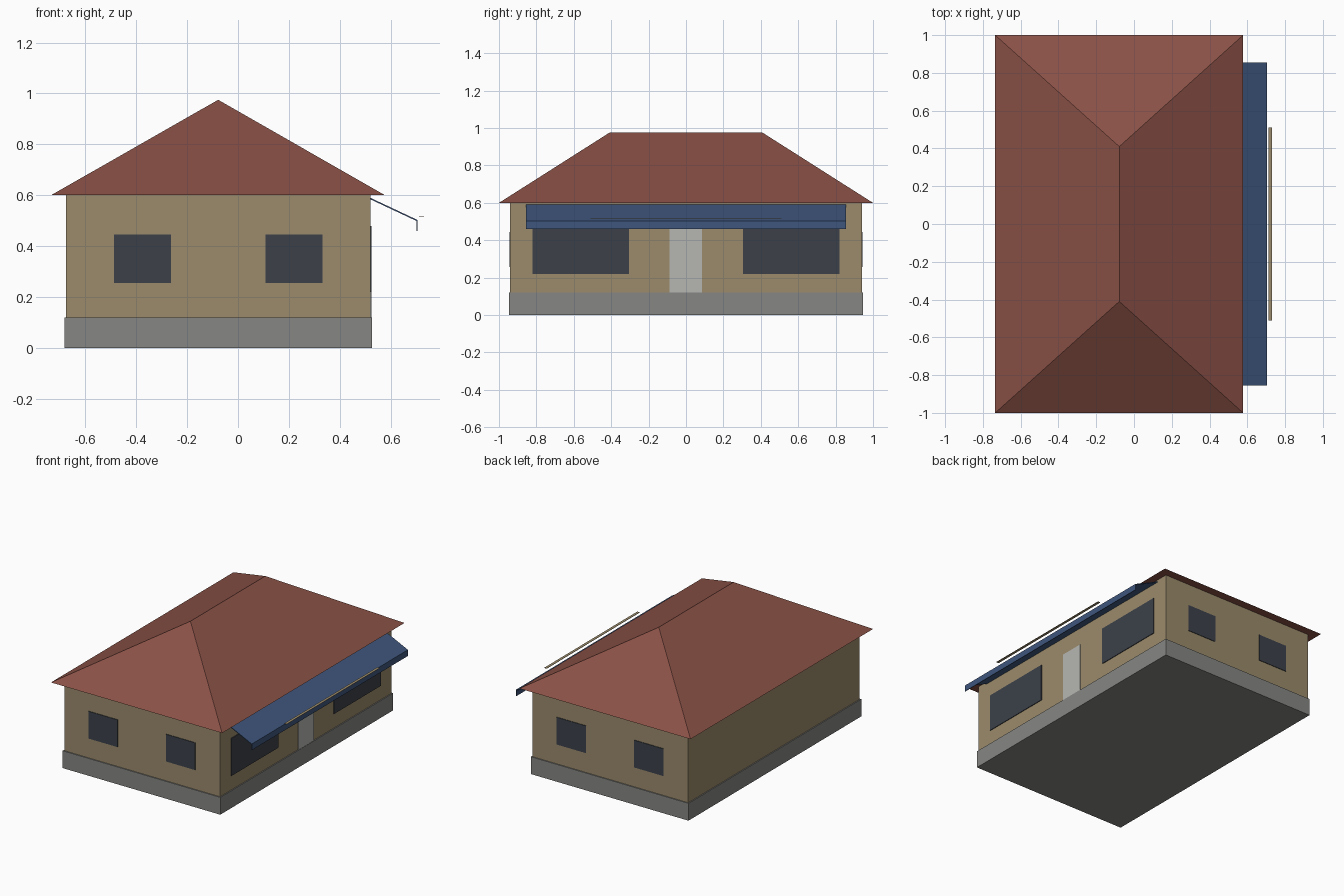
import bpy, bmesh

if "Cube" in bpy.data.objects:
    bpy.data.objects.remove(bpy.data.objects["Cube"])


def material(name, *rgb):
    """Flat material from 0-255 display values, stored as linear."""
    lin = [((c / 255 + 0.055) / 1.055) ** 2.4 for c in rgb] + [1]
    m = bpy.data.materials.new(name)
    m.use_nodes = True
    m.diffuse_color = lin
    bsdf = next(n for n in m.node_tree.nodes if n.type == "BSDF_PRINCIPLED")
    bsdf.inputs["Base Color"].default_value = lin
    return m


plaster = material("tan plaster", 155, 139, 108)
concrete = material("grey concrete", 134, 134, 132)
tile = material("red brown roof", 138, 81, 70)
glass = material("dark glass", 60, 65, 73)
paint = material("pale door paint", 182, 182, 178)
fabric = material("blue awning", 62, 86, 124)


def mesh_object(name, bm, mat):
    bmesh.ops.recalc_face_normals(bm, faces=bm.faces)
    me = bpy.data.meshes.new(name)
    bm.to_mesh(me)
    bm.free()
    me.materials.append(mat)
    ob = bpy.data.objects.new(name, me)
    bpy.context.collection.objects.link(ob)
    return ob


def box(name, x, y, z, mat):
    """Box from (min, max) ranges on each axis."""
    bm = bmesh.new()
    bmesh.ops.create_cube(bm, size=1)
    for v in bm.verts:
        v.co = [(r[0] + r[1]) / 2 + c * (r[1] - r[0]) for r, c in zip((x, y, z), v.co)]
    return mesh_object(name, bm, mat)


# Plinth and walls
box("foundation", (-0.682, 0.527), (-0.947, 0.947), (0, 0.12), concrete)
box("walls", (-0.675, 0.52), (-0.94, 0.94), (0.12, 0.6), plaster)

# Hipped roof: four eave corners and a ridge along y
bm = bmesh.new()
eave = [bm.verts.new((x, y, 0.6)) for x, y in
        ((-0.735, -1), (0.578, -1), (0.578, 1), (-0.735, 1))]
ridge = [bm.verts.new((-0.078, y, 0.975)) for y in (-0.41, 0.41)]
a, b, c, d = eave
for face in (eave, (a, b, ridge[0]), (b, c, ridge[1], ridge[0]),
             (c, d, ridge[1]), (d, a, ridge[0], ridge[1])):
    bm.faces.new(face)
mesh_object("hipped_roof", bm, tile)

# Small windows on the front and back walls
for side, y in (("front", (-0.944, -0.939)), ("back", (0.939, 0.944))):
    for place, x in (("right", (-0.487, -0.263)), ("left", (0.108, 0.332))):
        box(f"{side}_window_{place}", x, y, (0.256, 0.445), glass)

# Wide shop windows and door on the left (+x) wall
for place, y in (("front", (-0.82, -0.305)), ("back", (0.305, 0.82))):
    box(f"shop_window_{place}", (0.519, 0.525), y, (0.22, 0.48), glass)
box("door", (0.519, 0.525), (-0.087, 0.085), (0.12, 0.46), paint)

# Awning: thin bent sheet swept along y
profile = ((0.52, 0.59), (0.705, 0.503), (0.705, 0.46),
           (0.701, 0.46), (0.701, 0.499), (0.52, 0.584))
bm = bmesh.new()
sheet = bm.faces.new([bm.verts.new((x, -0.855, z)) for x, z in profile])
swept = bmesh.ops.extrude_face_region(bm, geom=[sheet], use_keep_orig=True)["geom"]
bmesh.ops.translate(bm, vec=(0, 1.71, 0),
                    verts=[g for g in swept if isinstance(g, bmesh.types.BMVert)])
mesh_object("awning", bm, fabric)

# Narrow flat strip in front of the awning edge
box("awning_strip", (0.712, 0.731), (-0.51, 0.51), (0.514, 0.516), plaster)
